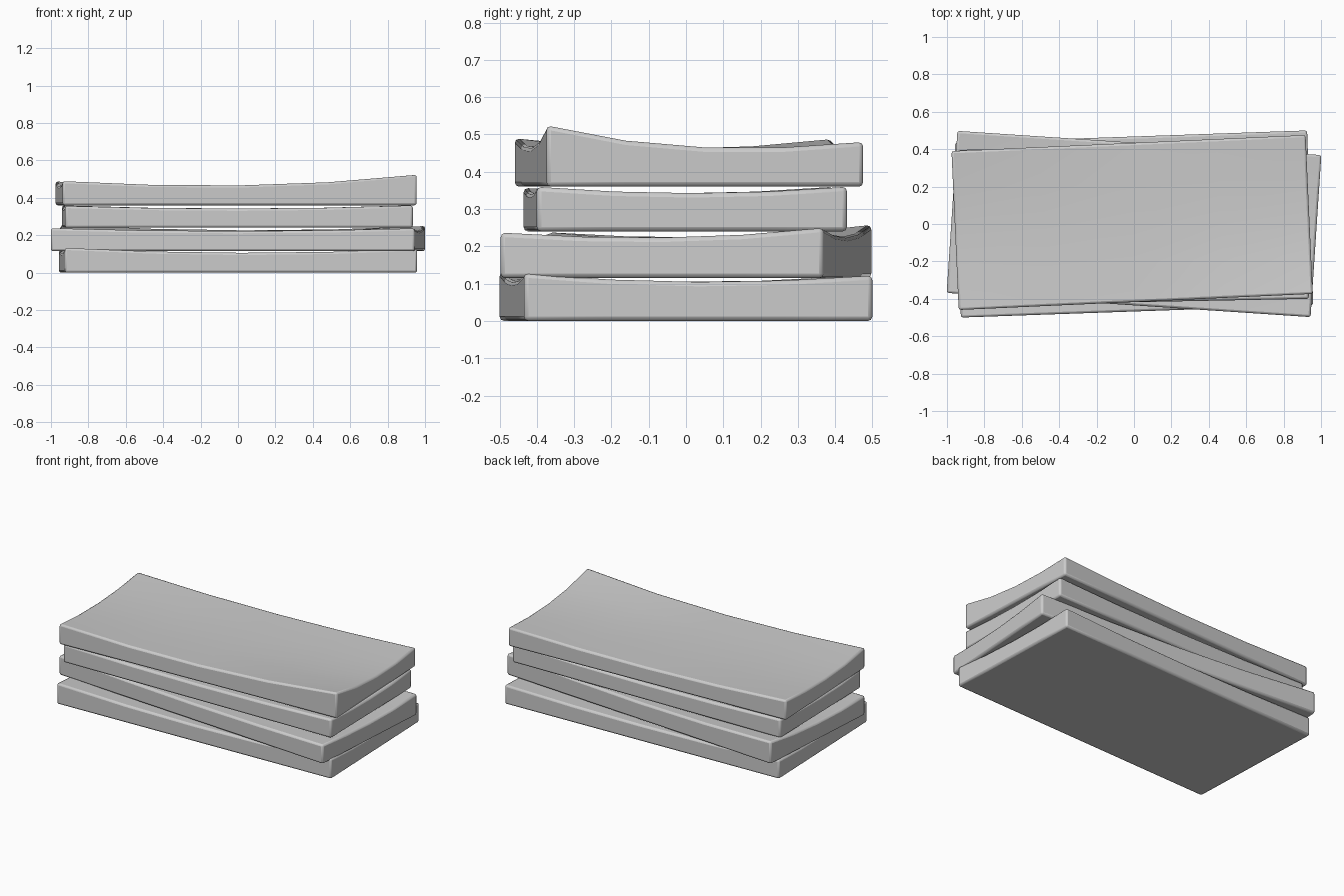
import bpy, bmesh, math

if "Cube" in bpy.data.objects:
    bpy.data.objects.remove(bpy.data.objects["Cube"])

SEG = 4  # divisions along each side of the warped top


def make_slab(name, size, angle, centre, z0, base, corners):
    """Flat-bottomed slab with a sagging top; corners = top heights FL, FR, BL, BR."""
    w, d = size
    bm = bmesh.new()

    def height(u, v):
        z = base
        for h, sx, sy in zip(corners, (-1, 1, -1, 1), (-1, -1, 1, 1)):
            z += (h - base) * ((1 + sx * u) / 2 * (1 + sy * v) / 2) ** 3
        return z

    top, bottom = {}, {}
    for i in range(SEG + 1):
        for j in range(SEG + 1):
            u, v = 2 * i / SEG - 1, 2 * j / SEG - 1
            top[i, j] = bm.verts.new((u * w / 2, v * d / 2, height(u, v)))
            bottom[i, j] = bm.verts.new((u * w / 2, v * d / 2, z0))
    for i in range(SEG):
        for j in range(SEG):
            ring = [(i, j), (i + 1, j), (i + 1, j + 1), (i, j + 1)]
            bm.faces.new([top[k] for k in ring])
            bm.faces.new([bottom[k] for k in reversed(ring)])
    # side walls
    for i in range(SEG):
        for a, b in (((i, 0), (i + 1, 0)), ((i + 1, SEG), (i, SEG)),
                     ((SEG, i), (SEG, i + 1)), ((0, i + 1), (0, i))):
            bm.faces.new([bottom[a], bottom[b], top[b], top[a]])
    bmesh.ops.recalc_face_normals(bm, faces=bm.faces)

    mesh = bpy.data.meshes.new(name)
    bm.to_mesh(mesh)
    bm.free()
    ob = bpy.data.objects.new(name, mesh)
    bpy.context.collection.objects.link(ob)
    ob.location = (centre[0], centre[1], 0)
    ob.rotation_euler.z = math.radians(angle)

    # softened rim
    bevel = ob.modifiers.new("rim", 'BEVEL')
    bevel.width = 0.012
    bevel.segments = 2
    bevel.limit_method = 'ANGLE'
    bevel.angle_limit = math.radians(40)
    bpy.ops.object.select_all(action='DESELECT')
    ob.select_set(True)
    bpy.context.view_layer.objects.active = ob
    bpy.ops.object.shade_smooth_by_angle(angle=math.radians(50))


# four loosely stacked slabs, bottom to top
make_slab("slab_bottom", (1.885, 0.935), 2.0, (0, 0), 0.0, 0.098, (0.133, 0.128, 0.12, 0.122))
make_slab("slab_second", (1.95, 0.868), -3.8, (0, 0), 0.115, 0.217, (0.238, 0.237, 0.258, 0.25))
make_slab("slab_third", (1.86, 0.832), 1.1, (-0.003, -0.002), 0.24, 0.337, (0.357, 0.36, 0.36, 0.36))
make_slab("slab_top", (1.895, 0.85), 2.6, (-0.01, 0.008), 0.36, 0.453, (0.49, 0.525, 0.488, 0.48))
